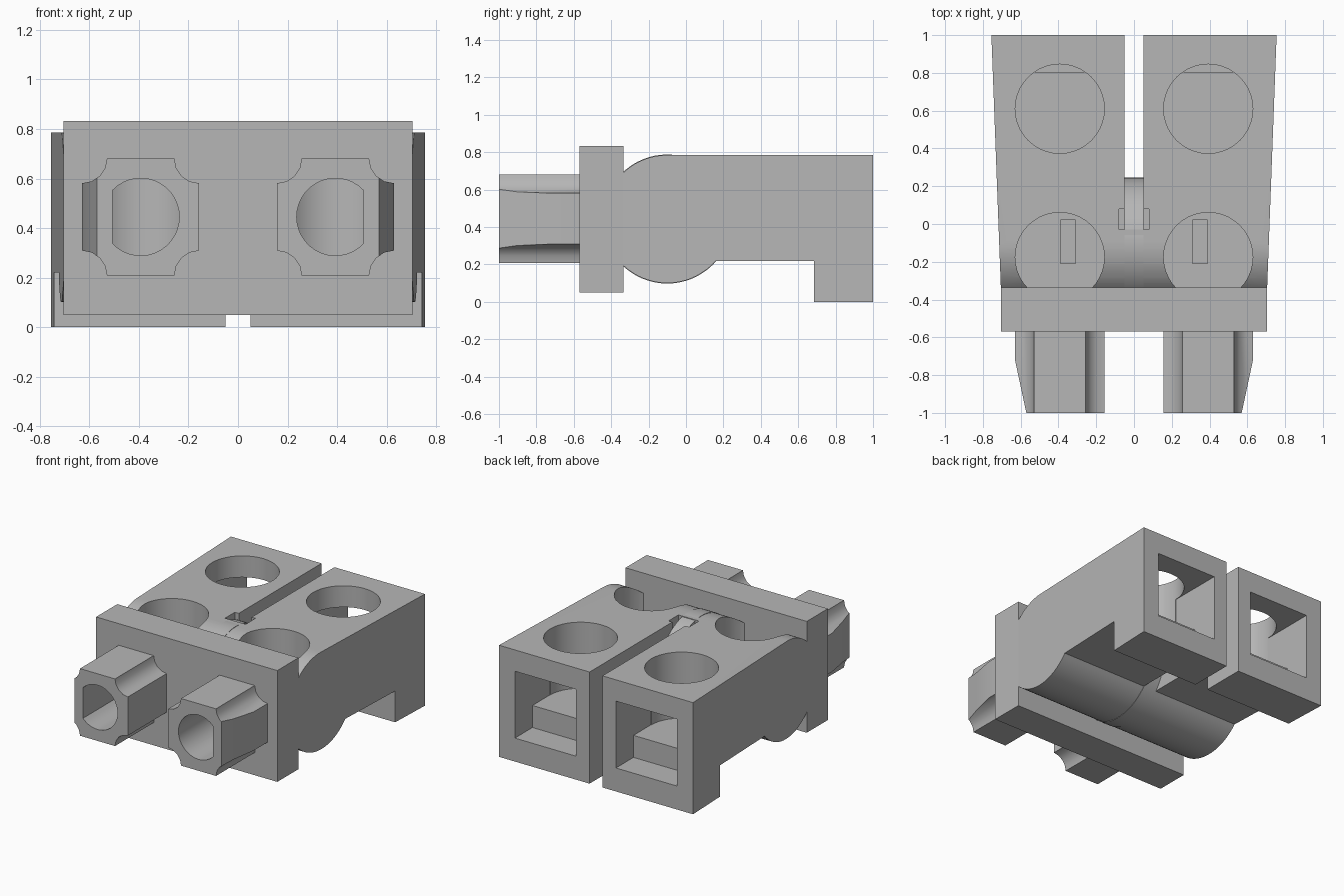
import bpy, bmesh
from math import sin, cos, pi, sqrt, asin
from mathutils import Vector

cube = bpy.data.objects.get("Cube")
if cube:
    bpy.data.objects.remove(cube, do_unlink=True)

grey = bpy.data.materials.new("mid_grey")
grey.use_nodes = True
COLOUR = (0.47, 0.47, 0.47, 1)
grey.diffuse_color = COLOUR
grey.node_tree.nodes["Principled BSDF"].inputs["Base Color"].default_value = COLOUR


def arc(cx, cy, r, a0, a1, n):
    """Points along an arc, both ends included."""
    return [(cx + r * cos(a0 + (a1 - a0) * i / n),
             cy + r * sin(a0 + (a1 - a0) * i / n)) for i in range(n + 1)]


def circle(cx, cy, r, n=40):
    return arc(cx, cy, r, 0, 2 * pi, n)[:-1]


def rect(x0, x1, y0, y1):
    return [(x0, y0), (x1, y0), (x1, y1), (x0, y1)]


def prism(name, pts, axis, a, b, edit=None):
    """Extrude a 2D outline from a to b along the named axis."""
    place = {"X": lambda p, t: (t, p[0], p[1]),
             "Y": lambda p, t: (p[0], t, p[1]),
             "Z": lambda p, t: (p[0], p[1], t)}[axis]
    bm = bmesh.new()
    low, high = ([bm.verts.new(place(p, t)) for p in pts] for t in (a, b))
    bm.faces.new(low)
    bm.faces.new(high)
    for i in range(len(pts)):
        j = (i + 1) % len(pts)
        bm.faces.new((low[i], low[j], high[j], high[i]))
    if edit:
        edit(bm)
    bmesh.ops.recalc_face_normals(bm, faces=bm.faces)
    mesh = bpy.data.meshes.new(name)
    bm.to_mesh(mesh)
    bm.free()
    mesh.materials.append(grey)
    ob = bpy.data.objects.new(name, mesh)
    bpy.context.collection.objects.link(ob)
    return ob


def select(ob):
    bpy.ops.object.select_all(action="DESELECT")
    ob.select_set(True)
    bpy.context.view_layer.objects.active = ob


def cut(ob, *shape):
    """Subtract a prism from an object."""
    tool = prism("cutter", *shape)
    tool.hide_render = True
    mod = ob.modifiers.new("cut", "BOOLEAN")
    mod.operation, mod.solver, mod.object = "DIFFERENCE", "EXACT", tool
    select(ob)
    bpy.ops.object.modifier_apply(modifier=mod.name)
    bpy.data.objects.remove(tool, do_unlink=True)


# Shared sizes
AY, AZ, AR = -0.10, 0.443, 0.342      # barrel axis and radius
SX, SZ, HALF = 0.393, 0.445, 0.236    # stud and socket centre, half width
TOP, UNDER = 0.785, 0.22


def side_taper(bm):
    """Outer sides widen towards the back."""
    for v in bm.verts:
        v.co.x *= 0.705 + 0.05 * (v.co.y + 0.335) / 1.335


def bore(s):
    """Round bore with a flat on its outer side."""
    a = 0.76
    return [(s * (SX + x), z) for x, z in arc(0, SZ, 0.156, a, 2 * pi - a, 28)]


# Twin arms with rounded barrel end and rear feet
drop = asin((UNDER - AZ) / AR)
outline = arc(AY, AZ, AR, pi / 2, 2 * pi + drop, 48)
outline += [(0.685, UNDER), (0.685, 0), (1, 0), (1, TOP)]
arms = prism("twin_arms", outline, "X", -1, 1, side_taper)
cut(arms, rect(-0.05, 0.05, 0, 1.2), "Z", -0.1, 1)
cut(arms, rect(-0.08, 0.08, -0.03, 0.08), "Z", 0.72, 1)
for s in (1, -1):
    # rear top hole, socket mouth and raised inner floor
    cut(arms, circle(s * SX, 0.61, HALF), "Z", 0.32, 1)
    cut(arms, rect(s * SX - 0.238, s * SX + 0.238, 0.165, 0.635), "Y", 0.805, 1.1)
    cut(arms, rect(s * SX - 0.238, s * SX + 0.238, 0.32, 0.635), "Y", 0.61, 0.82)
    # front top hole with a slit in its floor
    cut(arms, circle(s * SX, -0.175, HALF), "Z", 0.285, 1)
    cut(arms, rect(s * 0.35 - 0.04, s * 0.35 + 0.04, -0.21, 0.02), "Z", 0.2, 0.4)
    cut(arms, bore(s), "Y", -1.1, -0.3)

# Hub disc filling the slot
hub = prism("hub_disc", circle(AY, AZ, AR + 0.003, 64), "X", -0.0505, 0.0505)

# Front plate
plate = prism("front_plate", rect(-0.705, 0.705, 0.05, 0.833), "Y", -0.57, -0.335)
for s in (1, -1):
    cut(plate, bore(s), "Y", -1.1, -0.2)


def stud_outline(s):
    """Square with scooped corners."""
    pts = []
    for k in range(4):
        a = pi / 4 + k * pi / 2
        cx = s * SX + HALF * sqrt(2) * cos(a)
        cz = SZ + HALF * sqrt(2) * sin(a)
        mid = a + pi
        pts += arc(cx, cz, 0.1, mid + pi / 4, mid - pi / 4, 4)
    return pts


# Hollow studs, tapered on the outer side at the tip
for s, side in ((1, "left"), (-1, "right")):
    stud = prism(side + "_stud", stud_outline(s), "Y", -1, -0.56)
    wedge = [(s * 0.57, -1), (s * 0.549, -1.1), (s * 0.7, -1.1),
             (s * 0.7, -0.72), (s * 0.63, -0.72)]
    cut(stud, wedge, "Z", 0, 1)
    cut(stud, bore(s), "Y", -1.1, -0.5)

# Smooth the curved walls, keep the edges crisp
for ob in [o for o in bpy.context.scene.objects if o.type == "MESH"]:
    if grey.name in ob.data.materials:
        select(ob)
        bpy.ops.object.shade_smooth_by_angle(angle=0.5)
